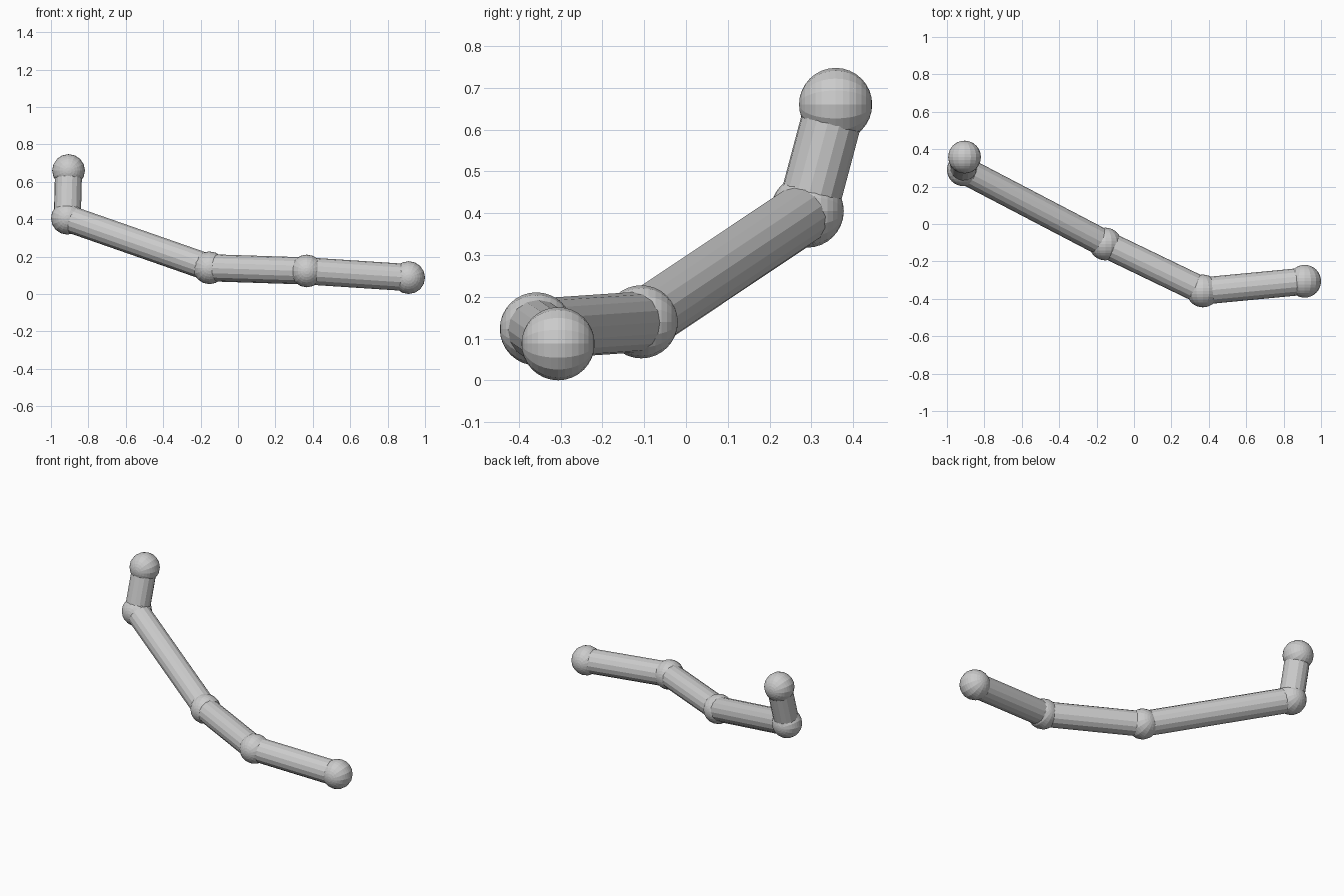
import bpy
from math import pi
from mathutils import Vector

if "Cube" in bpy.data.objects:
    bpy.data.objects.remove(bpy.data.objects["Cube"])

JOINT_R, ROD_R = 0.0875, 0.0725
points = [Vector(p) for p in (
    (-0.906, 0.358, 0.66),
    (-0.9125, 0.29, 0.405),
    (-0.153, -0.107, 0.14),
    (0.368, -0.358, 0.123),
    (0.9125, -0.306, 0.0875),
)]


def joint(i, p):
    # Faceted ball with its poles along y
    bpy.ops.mesh.primitive_uv_sphere_add(
        segments=16, ring_count=16, radius=JOINT_R, location=p, rotation=(pi / 2, 0, 0))
    bpy.context.object.name = f"joint_ball_{i}"


def rod(i, a, b):
    # Faceted straight rod between two joint centres
    d = b - a
    bpy.ops.mesh.primitive_cylinder_add(
        vertices=16, radius=ROD_R, depth=d.length, location=(a + b) / 2,
        rotation=d.to_track_quat('Z', 'Y').to_euler())
    bpy.context.object.name = f"rod_{i}"


# Balls at every bend and end
for i, p in enumerate(points, 1):
    joint(i, p)

# Rods linking neighbouring balls
for i, (a, b) in enumerate(zip(points, points[1:]), 1):
    rod(i, a, b)
